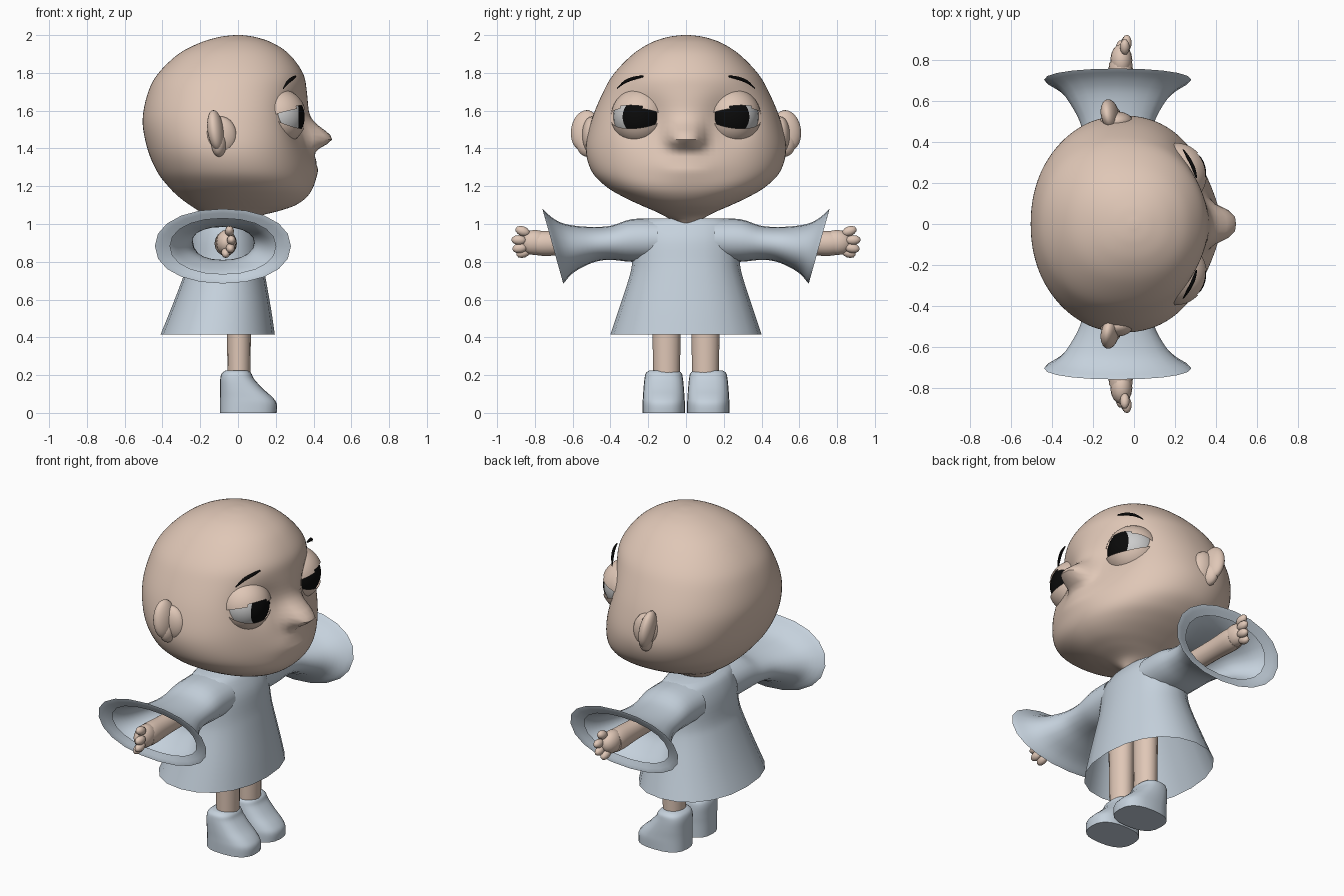
import bpy, bmesh
from math import sin, cos, pi, exp, copysign
from mathutils import Vector, Matrix, Euler

if "Cube" in bpy.data.objects:
    bpy.data.objects.remove(bpy.data.objects["Cube"])


def material(name, rgb):
    m = bpy.data.materials.new(name)
    m.diffuse_color = (*rgb, 1)
    m.use_nodes = True
    m.node_tree.nodes["Principled BSDF"].inputs["Base Color"].default_value = m.diffuse_color
    return m


SKIN = material("skin", (0.74, 0.57, 0.47))
CLOTH = material("cloth", (0.56, 0.64, 0.72))
BLACK = material("black", (0.003, 0.003, 0.003))
WHITE = material("eye_white", (0.6, 0.6, 0.6))


def finish(name, bm, mat, angle=50):
    bmesh.ops.recalc_face_normals(bm, faces=bm.faces)
    me = bpy.data.meshes.new(name)
    bm.to_mesh(me)
    bm.free()
    ob = bpy.data.objects.new(name, me)
    bpy.context.collection.objects.link(ob)
    me.materials.append(mat)
    bpy.ops.object.select_all(action='DESELECT')
    ob.select_set(True)
    bpy.context.view_layer.objects.active = ob
    bpy.ops.object.shade_smooth_by_angle(angle=angle * pi / 180)
    return ob


def interpolate(keys, steps):
    """Catmull-Rom through the ring parameters."""
    out = []
    for i in range(len(keys) - 1):
        a, b = keys[max(i - 1, 0)], keys[i]
        c, d = keys[i + 1], keys[min(i + 2, len(keys) - 1)]
        for k in range(steps):
            t = k / steps
            out.append([q + t * ((r - p) / 2 + t * (p - 2.5 * q + 2 * r - s / 2
                        + t * (1.5 * (q - r) + (s - p) / 2))) for p, q, r, s in zip(a, b, c, d)])
    return out + [list(keys[-1])]


def loft(name, keys, place, mat, n=24, steps=4, power=2.0, caps=(True, True), warp=None):
    bm = bmesh.new()
    rings = []
    for key in interpolate(keys, steps):
        ring = []
        for j in range(n):
            a = 2 * pi * j / n
            u, v = (copysign(abs(f) ** (2 / power), f) for f in (cos(a), sin(a)))
            p = Vector(place(key, u, v))
            ring.append(bm.verts.new(warp(p) if warp else p))
        rings.append(ring)
    for lo, hi in zip(rings, rings[1:]):
        for j in range(n):
            bm.faces.new((lo[j], lo[j - 1], hi[j - 1], hi[j]))
    for ring, cap in zip((rings[0], rings[-1]), caps):
        if cap:
            bm.faces.new(ring)
    return finish(name, bm, mat)


def upright(yc=0):
    """Ring key: z, x back, x front, half width."""
    return lambda k, u, v: ((k[1] + k[2]) / 2 + u * (k[2] - k[1]) / 2, yc + v * k[3], k[0])


def ball(name, loc, size, mat, rot=(0, 0, 0), seg=24, keep=None):
    """Ellipsoid; keep(p) picks the faces of the unit sphere (poles on y) that stay."""
    bm = bmesh.new()
    bmesh.ops.create_uvsphere(bm, u_segments=seg, v_segments=seg // 2, radius=1,
                              matrix=Matrix.Rotation(pi / 2, 4, 'X'))
    if keep:
        drop = [f for f in bm.faces if not keep(f.calc_center_median())]
        bmesh.ops.delete(bm, geom=drop, context='FACES')
    bm.transform(Matrix.LocRotScale(Vector(loc), Euler(rot), Vector(size)))
    return finish(name, bm, mat)


# Head: lofted skull with nose, muzzle, mouth crease, eye sockets and ear roots pushed into it
def face(p):
    y, z = p.y, p.z
    if p.x > 0:
        dz = z - 1.45
        p.x += 0.12 * exp(-(abs(y) / 0.092) ** 4 - (dz / (0.075 if dz > 0 else 0.05)) ** 2)
        p.x += 0.035 * exp(-(y / 0.17) ** 2 - ((z - 1.30) / 0.08) ** 2)
        p.x -= 0.008 * exp(-(y / 0.1) ** 6 - ((z - 1.31) / 0.01) ** 2)
        p.x -= 0.06 * exp(-((abs(y) - 0.23) / 0.13) ** 2 - ((z - 1.56) / 0.12) ** 2)
    return p


skull = [(1.0, -.12, .06, .04), (1.04, -.18, .11, .11), (1.07, -.21, .22, .17), (1.10, -.255, .305, .24),
         (1.145, -.315, .365, .335), (1.20, -.37, .393, .425), (1.28, -.43, .39, .50),
         (1.40, -.48, .38, .53), (1.55, -.505, .378, .50), (1.70, -.475, .365, .438),
         (1.80, -.42, .343, .378), (1.90, -.315, .27, .28), (1.96, -.20, .18, .185),
         (1.99, -.10, .09, .095), (2.0, -.02, .02, .02)]
loft("head", skull, upright(), SKIN, n=112, steps=6, power=2.15, warp=face)

# Dress body, open at the hem
loft("dress", [(.415, -.41, .195, .40), (.55, -.355, .175, .355), (.72, -.29, .145, .30),
               (.80, -.265, .13, .285), (.92, -.25, .11, .28), (1.0, -.22, .07, .26),
               (1.03, -.18, .04, .20)], upright(), CLOTH, n=20, power=2.2, caps=(False, True))

# Sleeve ring: y, x low, x high, z low, z high, lean of the ring; the last ring rolls the rim inward
sleeve = [(.15, -.24, .09, .80, 1.03, 0), (.29, -.24, .09, .80, 1.025, 0), (.40, -.245, .085, .81, .99, 0),
          (.50, -.265, .10, .80, .985, .02), (.60, -.32, .155, .765, 1.0, .04),
          (.66, -.37, .21, .73, 1.035, .05), (.705, -.44, .28, .685, 1.08, .055),
          (.685, -.36, .20, .735, 1.03, .05)]
shoe = [(0, -.095, .205, .112), (.05, -.095, .205, .112), (.085, -.095, .18, .11), (.13, -.095, .13, .107),
        (.18, -.094, .085, .102), (.21, -.085, .07, .095), (.225, -.065, .05, .075)]
fingers = [((-.045, .865, .962), .35), ((-.035, .885, .915), .05),
           ((-.04, .88, .872), -.15), ((-.065, .86, .848), -.35)]

for s, side in ((-1, "right"), (1, "left")):
    loft(side + "_sleeve", sleeve,
         lambda k, u, v: ((k[1] + k[2]) / 2 + u * (k[2] - k[1]) / 2, s * (k[0] + k[5] * v),
                          (k[3] + k[4]) / 2 + v * (k[4] - k[3]) / 2),
         CLOTH, n=20, power=2.15, caps=(False, False))

    # Arm and hand
    loft(side + "_arm", [(.35, .06), (.60, .06), (.74, .066), (.79, .062)],
         lambda k, u, v: (-.065 + u * k[1] * .9, s * k[0], .897 + v * k[1]), SKIN, n=16)
    ball(side + "_palm", (-.062, s * .80, .902), (.054, .08, .067), SKIN, seg=16)
    for i, (loc, tilt) in enumerate(fingers):
        ball(f"{side}_finger_{i + 1}", (loc[0], s * loc[1], loc[2]), (.024, .04, .026),
             SKIN, rot=(s * tilt, 0, 0), seg=12)

    # Leg and shoe
    loft(side + "_leg", [(.15, -.055, .065, .07), (.40, -.058, .068, .074), (.70, -.06, .07, .078)],
         upright(s * .103), SKIN, n=16)
    loft(side + "_shoe", shoe, upright(s * .118), CLOTH, power=2.6)

    # Ear: flap, root blending to the cheek, and lobe
    ball(side + "_ear", (-.118, s * .535, 1.495), (.042, .075, .11), SKIN, rot=(s * .12, -.15, s * .2))
    ball(side + "_ear_root", (-.085, s * .50, 1.47), (.08, .05, .10), SKIN, rot=(0, -.15, 0))
    ball(side + "_ear_lobe", (-.10, s * .52, 1.425), (.04, .06, .07), SKIN, rot=(0, 0, s * .2))

    # Eye: ball, iris cap and the two lids around a wedge opening
    centre, turn = (.21, s * .245, 1.567), (0, 0, s * .35)
    ball(side + "_eyeball", centre, (.14,) * 3, WHITE, rot=turn, seg=32)
    ball(side + "_iris", centre, (.143,) * 3, BLACK, rot=(0, 0, -s * .1 - pi / 2), seg=48,
         keep=lambda p: p.y > .66)
    ball(side + "_eyelids", centre, (.152,) * 3, SKIN, rot=turn, seg=60,
         keep=lambda p: p.x < 0 or abs(p.z + .03) > .42 * p.x)

    # Eyebrow
    brow = [(.24, .365, 1.718, .003), (.265, .325, 1.752, .009),
            (.29, .275, 1.772, .009), (.305, .225, 1.782, .004)]
    loft(side + "_eyebrow", brow,
         lambda k, u, v: (k[0] + u * k[3], s * k[1], k[2] + v * k[3]), BLACK, n=8)

# Mouth line
loft("mouth", [(-.095, .39, .001), (-.05, .407, .003), (0, .412, .003), (.05, .407, .003), (.095, .39, .001)],
     lambda k, u, v: (k[1] + u * k[2], k[0], 1.31 + v * k[2]), SKIN, n=6)
